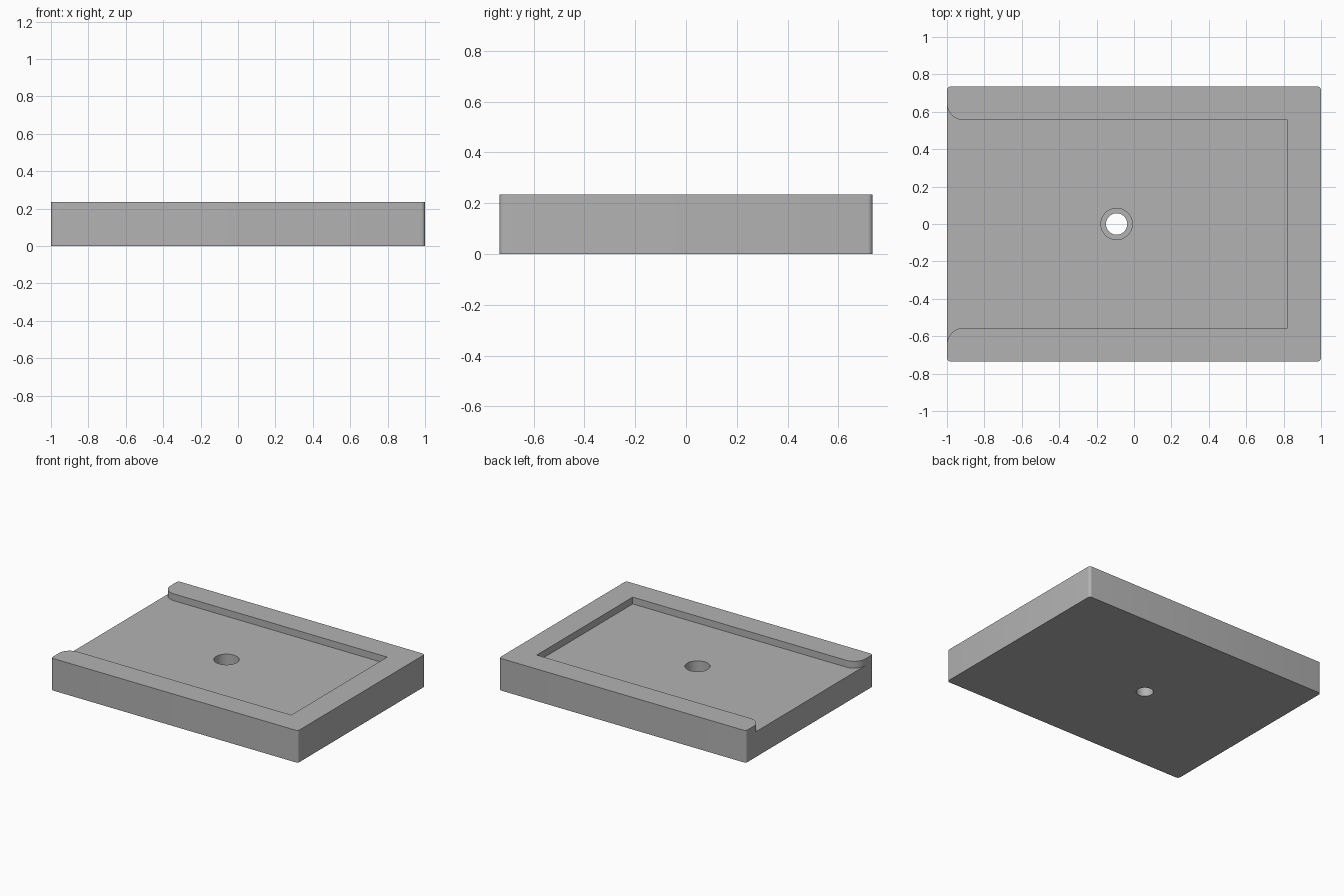
import bpy
import bmesh
from math import cos, sin, pi, radians

cube = bpy.data.objects.get("Cube")
if cube:
    bpy.data.objects.remove(cube, do_unlink=True)

HALF_X, HALF_Y, HEIGHT = 1.0, 0.735, 0.235
FLOOR = 0.185
INNER_X, INNER_Y = 0.82, 0.555
FLARE = 0.09
DRAIN_X = -0.093

grey = bpy.data.materials.new("plain grey")
grey.use_nodes = True
colour = (0.45, 0.45, 0.45, 1)
grey.diffuse_color = colour
grey.node_tree.nodes["Principled BSDF"].inputs["Base Color"].default_value = colour


def arc(cx, cy, r, start, end, steps=12):
    """Points along an arc, angles in degrees."""
    angles = [radians(start + (end - start) * i / steps) for i in range(steps + 1)]
    return [(cx + r * cos(a), cy + r * sin(a)) for a in angles]


def prism(name, outline, z0, z1):
    """Solid extruded upwards from a flat outline."""
    bm = bmesh.new()
    base = bm.faces.new([bm.verts.new((x, y, z0)) for x, y in outline])
    top = bmesh.ops.extrude_face_region(bm, geom=[base])["geom"]
    moved = [v for v in top if isinstance(v, bmesh.types.BMVert)]
    bmesh.ops.translate(bm, verts=moved, vec=(0, 0, z1 - z0))
    bmesh.ops.recalc_face_normals(bm, faces=bm.faces)
    mesh = bpy.data.meshes.new(name)
    bm.to_mesh(mesh)
    bm.free()
    mesh.materials.append(grey)
    obj = bpy.data.objects.new(name, mesh)
    bpy.context.collection.objects.link(obj)
    return obj


# Block with small rounded upright corners
r = 0.02
corners = [(1, 1), (-1, 1), (-1, -1), (1, -1)]
outline = []
for i, (sx, sy) in enumerate(corners):
    outline += arc(sx * (HALF_X - r), sy * (HALF_Y - r), r, 90 * i, 90 * i + 90, 6)
tray = prism("tray", outline, 0, HEIGHT)

# Recess open at one end, where the rims curve outwards
half = [(INNER_X, INNER_Y)]
half += arc(-HALF_X + FLARE, INNER_Y + FLARE, FLARE, 270, 180)
half += [(-HALF_X - 0.1, INNER_Y + FLARE)]
recess = half + [(x, -y) for x, y in reversed(half)]

# Drain: wide socket above a narrower through hole
cutters = [
    prism("recess_cutter", recess, FLOOR, HEIGHT + 0.1),
    prism("drain_socket_cutter", arc(DRAIN_X, 0, 0.084, 0, 352.5, 47), 0.09, HEIGHT),
    prism("drain_hole_cutter", arc(DRAIN_X, 0, 0.057, 0, 352.5, 47), -0.1, HEIGHT),
]

bpy.ops.object.select_all(action="DESELECT")
bpy.context.view_layer.objects.active = tray
tray.select_set(True)
for cutter in cutters:
    cutter.hide_render = True
    mod = tray.modifiers.new(cutter.name, "BOOLEAN")
    mod.operation = "DIFFERENCE"
    mod.solver = "EXACT"
    mod.object = cutter
    bpy.ops.object.modifier_apply(modifier=mod.name)
    bpy.data.objects.remove(cutter, do_unlink=True)

bpy.ops.object.shade_smooth_by_angle(angle=radians(30))
